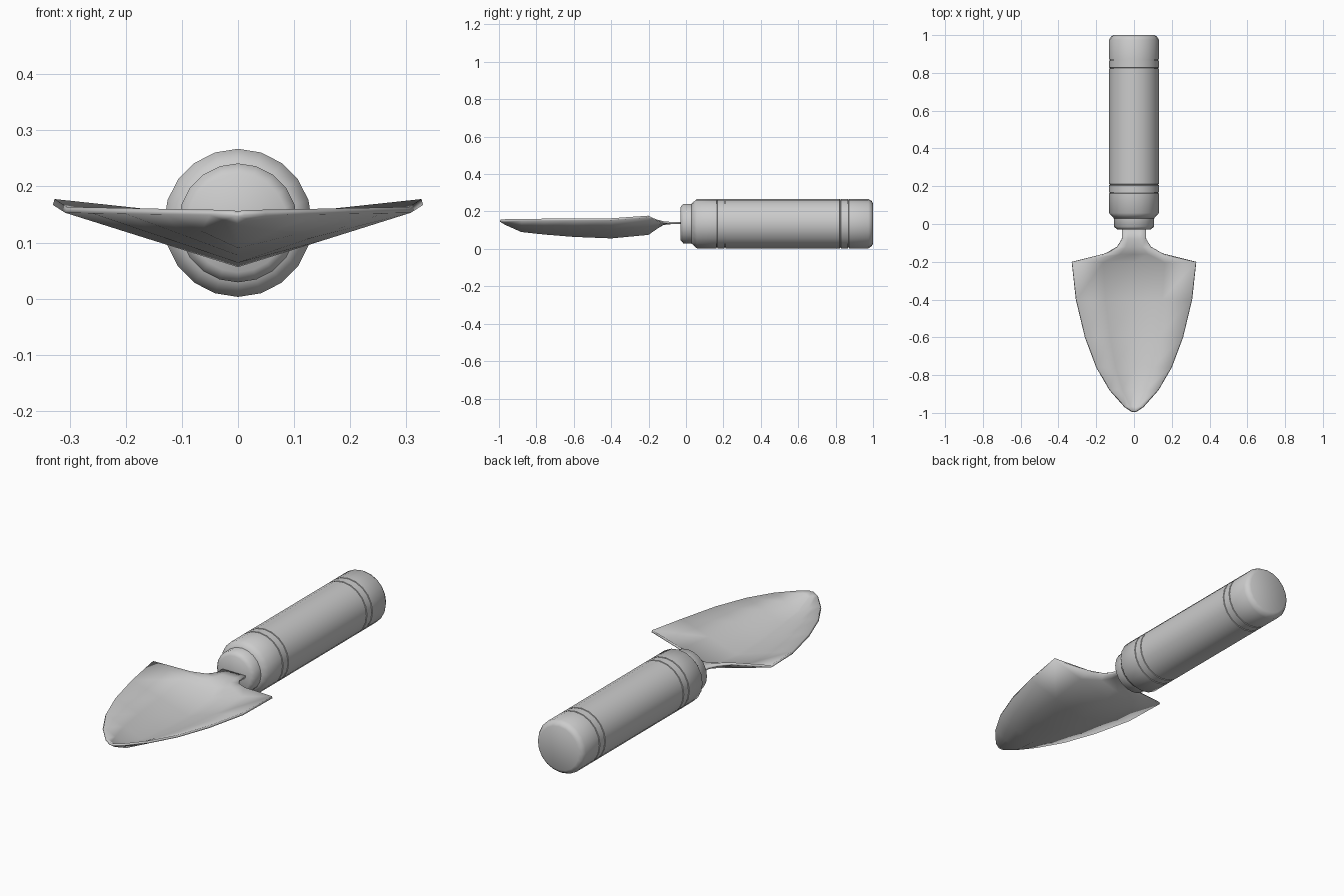
import bpy
import bmesh
from math import cos, sin, tau, radians

cube = bpy.data.objects.get("Cube")
if cube:
    bpy.data.objects.remove(cube, do_unlink=True)

AXIS_Z = 0.135
SIDES = 20

grey = bpy.data.materials.new("plain grey")
grey.use_nodes = True
grey.diffuse_color = (0.6, 0.6, 0.6, 1)
grey.node_tree.nodes["Principled BSDF"].inputs["Base Color"].default_value = (0.6, 0.6, 0.6, 1)


def finish(name, bm):
    """Turn a bmesh into a smooth-shaded object."""
    mesh = bpy.data.meshes.new(name)
    bm.to_mesh(mesh)
    bm.free()
    mesh.materials.append(grey)
    obj = bpy.data.objects.new(name, mesh)
    bpy.context.collection.objects.link(obj)
    bpy.ops.object.select_all(action="DESELECT")
    obj.select_set(True)
    bpy.context.view_layer.objects.active = obj
    bpy.ops.object.shade_smooth_by_angle(angle=radians(50))
    return obj


def lathe(name, profile):
    """Revolve (y, radius) points around the handle axis and cap the ends."""
    bm = bmesh.new()
    rings = []
    for y, r in profile:
        angles = [tau * i / SIDES for i in range(SIDES)]
        rings.append([bm.verts.new((r * sin(a), y, AXIS_Z + r * cos(a))) for a in angles])
    for a, b in zip(rings, rings[1:]):
        for i in range(SIDES):
            j = (i + 1) % SIDES
            bm.faces.new((a[i], a[j], b[j], b[i]))
    bm.faces.new(rings[0])
    bm.faces.new(rings[-1])
    bmesh.ops.recalc_face_normals(bm, faces=bm.faces)
    return finish(name, bm)


# Grip with two pairs of narrow grooves
R = 0.132
grip = [(0.03, 0.107), (0.058, R)]
for y in (0.165, 0.208, 0.825, 0.868):
    grip += [(y - 0.003, R), (y - 0.002, R - 0.004), (y + 0.002, R - 0.004), (y + 0.003, R)]
grip += [(0.975, R), (0.992, 0.122), (1.0, 0.108)]
lathe("grip", grip)

# Collar between grip and shank
lathe("collar", [(-0.03, 0.088), (-0.014, 0.106), (0.04, 0.106)])

# Blade and shank: rows of (y, half width, centre height, edge height)
rows = [
    (-0.995, 0.012, 0.146, 0.148), (-0.97, 0.05, 0.130, 0.149),
    (-0.88, 0.13, 0.090, 0.150), (-0.76, 0.20, 0.077, 0.151),
    (-0.60, 0.26, 0.064, 0.152), (-0.40, 0.308, 0.056, 0.153),
    (-0.20, 0.33, 0.075, 0.167), (-0.155, 0.15, 0.107, 0.149),
    (-0.12, 0.09, 0.128, 0.137), (-0.08, 0.065, 0.132, 0.133),
    (-0.02, 0.063, 0.132, 0.132),
]
bm = bmesh.new()
grid = [[bm.verts.new((u * w, y, c + (e - c) * abs(u))) for u in (-1, -0.5, 0, 0.5, 1)]
        for y, w, c, e in rows]
for a, b in zip(grid, grid[1:]):
    for i in range(4):
        bm.faces.new((a[i], a[i + 1], b[i + 1], b[i]))
blade = finish("blade_and_shank", bm)
solid = blade.modifiers.new("thickness", "SOLIDIFY")
solid.thickness = 0.011
solid.offset = 1
